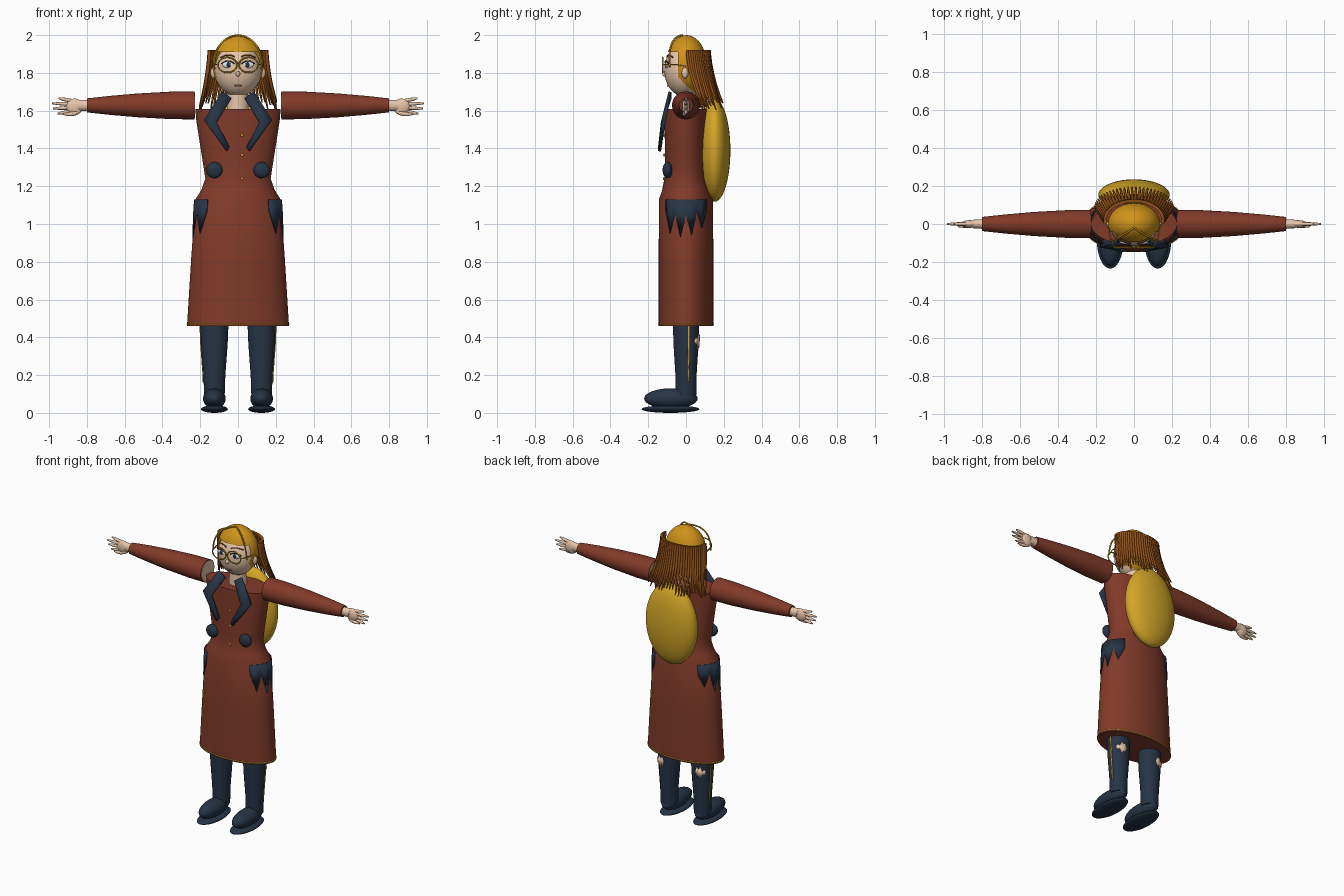
import bpy, bmesh, math, random
from mathutils import Vector

random.seed(4)
cube = bpy.data.objects.get("Cube")
if cube:
    bpy.data.objects.remove(cube, do_unlink=True)


def material(name, r, g, b):
    m = bpy.data.materials.new(name)
    m.use_nodes = True
    m.diffuse_color = (r, g, b, 1)
    node = next(n for n in m.node_tree.nodes if n.type == 'BSDF_PRINCIPLED')
    node.inputs["Base Color"].default_value = (r, g, b, 1)
    node.inputs["Roughness"].default_value = 0.8
    return m


COAT = material("rust_brown", 0.22, 0.043, 0.023)
NAVY = material("dark_navy", 0.02, 0.034, 0.06)
SKIN = material("pale_skin", 0.8, 0.56, 0.4)
HAIR = material("golden_hair", 0.62, 0.29, 0.01)
STRAND = material("auburn", 0.3, 0.085, 0.01)
YELLOW = material("mustard_yellow", 0.65, 0.38, 0.02)
WHITE = material("eye_white", 0.85, 0.85, 0.85)
DARK = material("dark_brown", 0.03, 0.015, 0.006)
LIP = material("muted_red", 0.5, 0.13, 0.1)


def finish(bm, name, mat, loc=(0, 0, 0), rot=(0, 0, 0)):
    bmesh.ops.recalc_face_normals(bm, faces=bm.faces)
    me = bpy.data.meshes.new(name)
    bm.to_mesh(me)
    bm.free()
    me.materials.append(mat)
    ob = bpy.data.objects.new(name, me)
    ob.location, ob.rotation_euler = loc, rot
    bpy.context.collection.objects.link(ob)
    return ob


def ball(name, mat, loc, radii, segs=32):
    bm = bmesh.new()
    bmesh.ops.create_uvsphere(bm, u_segments=segs, v_segments=segs // 2, radius=1)
    bmesh.ops.scale(bm, vec=radii, verts=bm.verts)
    return finish(bm, name, mat, loc)


def loft(name, mat, rings, loc=(0, 0, 0), rot=(0, 0, 0), segs=48):
    """Stack of elliptical rings (z, rx, ry), closed at both ends."""
    bm = bmesh.new()
    turns = [math.tau * i / segs for i in range(segs)]
    rows = [[bm.verts.new((rx * math.cos(a), ry * math.sin(a), z)) for a in turns]
            for z, rx, ry in rings]
    for low, high in zip(rows, rows[1:]):
        for i in range(segs):
            j = (i + 1) % segs
            bm.faces.new((low[i], low[j], high[j], high[i]))
    bm.faces.new(rows[0])
    bm.faces.new(rows[-1])
    return finish(bm, name, mat, loc, rot)


def strip(name, mat, edge_a, edge_b, thick=0.005):
    """Thin ribbon spanning two matching rows of points."""
    bm = bmesh.new()
    a = [bm.verts.new(p) for p in edge_a]
    b = [bm.verts.new(p) for p in edge_b]
    for i in range(len(a) - 1):
        bm.faces.new((a[i], a[i + 1], b[i + 1], b[i]))
    ob = finish(bm, name, mat)
    mod = ob.modifiers.new("thickness", 'SOLIDIFY')
    mod.thickness, mod.offset = thick, 0
    return ob


def tubes(name, mat, paths, radius, tapers=None, closed=False, sides=2):
    cu = bpy.data.curves.new(name, 'CURVE')
    cu.dimensions, cu.bevel_depth, cu.bevel_resolution = '3D', radius, sides
    cu.use_fill_caps = True
    for path in paths:
        sp = cu.splines.new('POLY')
        sp.points.add(len(path) - 1)
        sp.use_cyclic_u, sp.use_smooth = closed, True
        for i, p in enumerate(path):
            sp.points[i].co = (*p, 1)
            sp.points[i].radius = tapers[i] if tapers else 1
    cu.materials.append(mat)
    ob = bpy.data.objects.new(name, cu)
    bpy.context.collection.objects.link(ob)
    return ob


def bend(a, b, c, n=10):
    """Smooth arc from a to c, pulled toward b."""
    a, b, c = Vector(a), Vector(b), Vector(c)
    return [a * (1 - t) ** 2 + b * 2 * t * (1 - t) + c * t * t
            for t in (i / n for i in range(n + 1))]


def radii_at(rings, z):
    for (z0, x0, y0), (z1, x1, y1) in zip(rings, rings[1:]):
        if z0 <= z <= z1:
            t = (z - z0) / (z1 - z0)
            return x0 + (x1 - x0) * t, y0 + (y1 - y0) * t
    return rings[-1][1:]


def on_surface(rings, angle, z, cx=0, s=1, lift=0.004):
    rx, ry = radii_at(rings, z)
    return (cx + s * (rx + lift) * math.cos(angle), (ry + lift) * math.sin(angle), z)


# Coat with flared skirt, gold hem line
coat = [(0.46, 0.27, 0.145), (0.8, 0.249, 0.145), (1.13, 0.226, 0.143), (1.18, 0.194, 0.126),
        (1.24, 0.173, 0.114), (1.3, 0.182, 0.112), (1.42, 0.201, 0.112),
        (1.55, 0.221, 0.114), (1.61, 0.226, 0.113)]
loft("coat", COAT, coat, segs=64)
tubes("hem_trim", YELLOW, [[on_surface(coat, math.tau * i / 64, 0.47, lift=0) for i in range(64)]],
      0.003, closed=True)
for z in (1.24, 1.365, 1.47):
    ball("coat_button", YELLOW, (0.022, -radii_at(coat, z)[1] - 0.003, z), (0.008, 0.006, 0.008), 12)

leg = [(0.08, 0.054, 0.054), (0.2, 0.058, 0.056), (0.36, 0.07, 0.066), (0.6, 0.08, 0.073)]
sleeve = [(0, 0.074, 0.074), (0.12, 0.073, 0.073), (0.3, 0.063, 0.063), (0.45, 0.05, 0.05),
          (0.57, 0.037, 0.037)]
ARM_Z = 1.628

for s, side in ((1, "left"), (-1, "right")):
    # Ragged side panel
    jag = (1.07, 0.95, 1.06, 0.93, 1.05, 0.94, 1.07, 0.98, 1.06)
    angles = [-0.8 + 0.2 * i for i in range(len(jag))]
    strip(side + "_ragged_panel", NAVY, [on_surface(coat, a, 1.13, s=s) for a in angles],
          [on_surface(coat, a, z, s=s) for a, z in zip(angles, jag)])

    # Lapel and round front pocket
    outer = [(0.085, -0.085, 1.70), (0.18, -0.115, 1.55), (0.062, -0.14, 1.385)]
    inner = [(0.035, -0.085, 1.665), (0.112, -0.125, 1.54), (0.045, -0.14, 1.405)]
    flip = lambda row: [(s * x, y, z) for x, y, z in row]
    strip(side + "_lapel", NAVY, flip(outer), flip(inner), 0.016)
    ball(side + "_round_pocket", NAVY, (s * 0.125, -0.098, 1.285), (0.043, 0.026, 0.043))

    # Sleeve, arm end, wrist and hand
    turn = (0, s * math.pi / 2, 0)
    loft(side + "_sleeve", COAT, sleeve, (s * 0.23, 0, ARM_Z), turn)
    loft(side + "_arm_end", SKIN, [(-0.003, 0.068, 0.068), (0.02, 0.068, 0.068)],
         (s * 0.23, 0, ARM_Z), turn)
    loft(side + "_wrist", SKIN, [(0, 0.028, 0.026), (0.06, 0.03, 0.022)], (s * 0.79, 0, ARM_Z), turn)
    ball(side + "_palm", SKIN, (s * 0.865, 0, 1.622), (0.046, 0.02, 0.042))
    fingers = []
    for k in range(4):
        h = (k - 1.5) * 0.018
        reach = (0.955, 0.98, 0.985, 0.95)[k]
        fingers.append(bend((s * 0.88, 0, 1.625 + h), (s * 0.92, 0, 1.625 + 1.3 * h),
                            (s * reach, 0, 1.625 + 1.5 * h), 4))
    tubes(side + "_fingers", SKIN, fingers, 0.01, (1, 1, 0.95, 0.8, 0.4))
    tubes(side + "_thumb", SKIN, [bend((s * 0.84, 0, 1.6), (s * 0.87, -0.01, 1.575),
                                       (s * 0.925, -0.012, 1.582), 4)], 0.012, (1, 1.1, 1, 0.8, 0.4))

    # Trouser leg with stripe and torn hole
    cx = s * 0.125
    loft(side + "_leg", NAVY, leg, (cx, 0, 0))
    heights = (0.16, 0.2, 0.28, 0.36, 0.46, 0.55)
    strip(side + "_leg_stripe", YELLOW, [on_surface(leg, 0.14, z, cx, s) for z in heights],
          [on_surface(leg, 0.27, z, cx, s) for z in heights], 0.003)
    top = (0.385, 0.4, 0.385, 0.42, 0.4, 0.415, 0.385)
    low = (0.375, 0.36, 0.37, 0.33, 0.36, 0.345, 0.375)
    turns = [0.7 + 0.16 * i for i in range(len(top))]
    strip(side + "_torn_hole", SKIN, [on_surface(leg, a, z, cx, s) for a, z in zip(turns, top)],
          [on_surface(leg, a, z, cx, s) for a, z in zip(turns, low)])

    # Shoe
    ball(side + "_shoe", NAVY, (cx, -0.08, 0.076), (0.06, 0.142, 0.054))
    ball(side + "_sole", NAVY, (cx, -0.082, 0.02), (0.071, 0.153, 0.02))

    # Ear, eye, brow
    ball(side + "_ear", SKIN, (s * 0.13, -0.005, 1.8), (0.016, 0.018, 0.03), 16)
    ball(side + "_eye", WHITE, (s * 0.05, -0.1, 1.843), (0.033, 0.01, 0.018), 24)
    ball(side + "_iris", NAVY, (s * 0.05, -0.108, 1.843), (0.012, 0.005, 0.014), 16)
    tubes(side + "_lashes", DARK, [bend((s * 0.016, -0.108, 1.845), (s * 0.05, -0.118, 1.88),
                                        (s * 0.088, -0.09, 1.848))], 0.003)
    tubes(side + "_brow", STRAND, [bend((s * 0.018, -0.1, 1.885), (s * 0.05, -0.1, 1.905),
                                        (s * 0.092, -0.07, 1.882))], 0.0035)

    # Spectacle rim and temple
    ring = [math.tau * i / 32 for i in range(32)]
    tubes(side + "_spectacle_rim", YELLOW,
          [[(s * 0.056 + 0.05 * math.cos(a), -0.123, 1.842 + 0.04 * math.sin(a)) for a in ring]],
          0.004, closed=True)
    tubes(side + "_spectacle_temple", YELLOW,
          [[(s * 0.105, -0.123, 1.845), (s * 0.132, -0.05, 1.845), (s * 0.136, 0, 1.835)]], 0.003)

    # Loose front lock
    tubes(side + "_front_lock", HAIR, [bend((0, -0.02, 2.0), (s * 0.12, -0.1, 1.99),
                                            (s * 0.128, -0.085, 1.83))], 0.005)

tubes("spectacle_bridge", YELLOW, [bend((-0.01, -0.123, 1.85), (0, -0.126, 1.858),
                                        (0.01, -0.123, 1.85), 4)], 0.003)

# Neck, face, nose and mouth
loft("neck", SKIN, [(1.58, 0.058, 0.055), (1.72, 0.052, 0.05)])
ball("face", SKIN, (0, -0.01, 1.815), (0.124, 0.105, 0.14))
ball("nose", SKIN, (0, -0.114, 1.795), (0.012, 0.012, 0.014), 16)
tubes("mouth", LIP, [bend((-0.02, -0.092, 1.735), (0, -0.1, 1.727), (0.02, -0.092, 1.735))], 0.004)

# Hair cap, opened in front for the face
bm = bmesh.new()
bmesh.ops.create_uvsphere(bm, u_segments=48, v_segments=24, radius=1)
bmesh.ops.scale(bm, vec=(0.137, 0.108, 0.158), verts=bm.verts)
bmesh.ops.translate(bm, vec=(0, 0.002, 1.842), verts=bm.verts)
for point, normal in (((0, 0, 1.91), (0, 0, 1)), ((0, -0.042, 0), (0, 1, 0))):
    bmesh.ops.bisect_plane(bm, geom=bm.verts[:] + bm.edges[:] + bm.faces[:],
                           plane_co=point, plane_no=normal)
front = [f for f in bm.faces if f.calc_center_median().y < -0.042 and f.calc_center_median().z < 1.91]
bmesh.ops.delete(bm, geom=front, context='FACES')
finish(bm, "hair_cap", HAIR)

# Curtain of long strands around the back of the head
strands = []
for i in range(34):
    a = math.radians(-98 + 196 * i / 33)
    sx, cy = math.sin(a), math.cos(a)
    strands.append(bend((0.152 * sx, 0.022 + 0.1 * cy, 1.92),
                        (0.158 * sx, 0.03 + 0.1 * cy, 1.78),
                        (0.205 * sx, 0.095 + 0.1 * cy, 1.6 + random.uniform(0, 0.05)), 8))
tubes("long_hair_strands", STRAND, strands, 0.0095, (1, 1, 1, 1, 0.95, 0.85, 0.75, 0.6, 0.35))

# Rounded backpack
ball("backpack", YELLOW, (0, 0.152, 1.39), (0.188, 0.083, 0.272), 48)

# Smooth shading with sharp rims
bpy.ops.object.select_all(action='DESELECT')
meshes = [o for o in bpy.context.collection.objects if o.type == 'MESH']
for ob in meshes:
    ob.select_set(True)
bpy.context.view_layer.objects.active = meshes[0]
bpy.ops.object.shade_smooth_by_angle(angle=math.radians(35))
